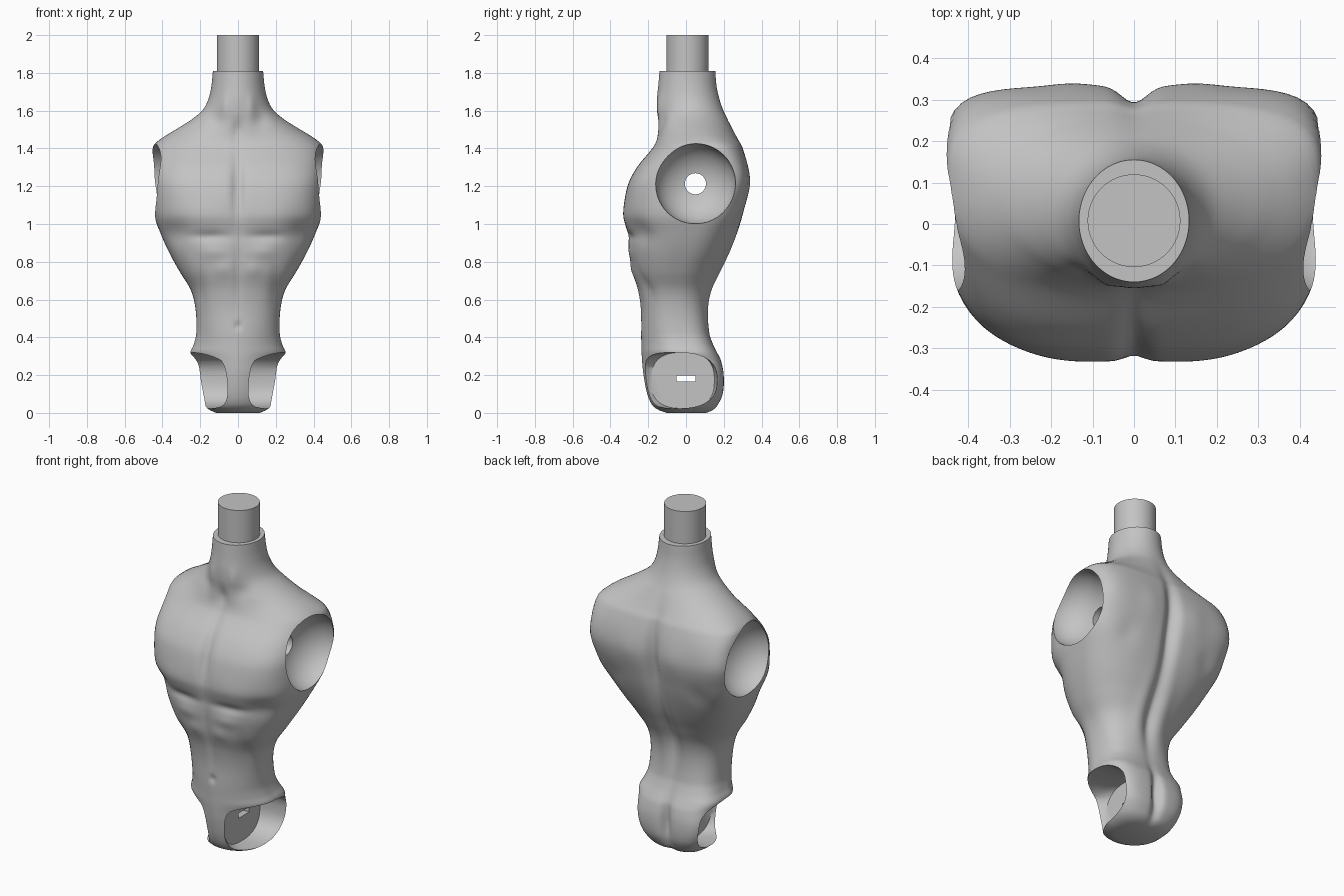
import bpy
import bmesh
import math
from mathutils import Matrix, Vector

default_cube = bpy.data.objects.get("Cube")
if default_cube:
    bpy.data.objects.remove(default_cube, do_unlink=True)

material = bpy.data.materials.new("plain grey")
material.use_nodes = True
grey = (.55, .55, .55, 1)
material.diffuse_color = grey
material.node_tree.nodes["Principled BSDF"].inputs["Base Color"].default_value = grey


# Helpers
def make_object(name, bm):
    bmesh.ops.recalc_face_normals(bm, faces=bm.faces)
    mesh = bpy.data.meshes.new(name)
    bm.to_mesh(mesh)
    bm.free()
    mesh.materials.append(material)
    obj = bpy.data.objects.new(name, mesh)
    bpy.context.collection.objects.link(obj)
    return obj


def loft(name, rings):
    bm = bmesh.new()
    loops = [[bm.verts.new(point) for point in ring] for ring in rings]
    for lower, upper in zip(loops, loops[1:]):
        count = len(lower)
        for i in range(count):
            j = (i + 1) % count
            bm.faces.new((lower[i], lower[j], upper[j], upper[i]))
    bm.faces.new(loops[0])
    bm.faces.new(loops[-1])
    return make_object(name, bm)


def cylinder(name, radius, length, matrix, sides):
    bm = bmesh.new()
    bmesh.ops.create_cone(bm, cap_ends=True, segments=sides, radius1=radius,
                          radius2=radius, depth=length, matrix=matrix)
    return make_object(name, bm)


def activate(obj):
    bpy.ops.object.select_all(action="DESELECT")
    obj.select_set(True)
    bpy.context.view_layer.objects.active = obj


def carve(target, cutter):
    cutter.hide_render = True
    activate(target)
    modifier = target.modifiers.new("cut", "BOOLEAN")
    modifier.operation = "DIFFERENCE"
    modifier.solver = "EXACT"
    modifier.object = cutter
    bpy.ops.object.modifier_apply(modifier=modifier.name)
    bpy.data.objects.remove(cutter, do_unlink=True)


def sample(table, z):
    """Smoothly interpolate every column of a table keyed by height."""
    last = len(table) - 1
    k = 0
    while k < last - 1 and z > table[k + 1][0]:
        k += 1
    a, b = table[k], table[k + 1]
    before, after = table[max(k - 1, 0)], table[min(k + 2, last)]
    span = b[0] - a[0]
    t = min(max((z - a[0]) / span, 0), 1)
    values = []
    for c in range(1, len(a)):
        slope_a = (b[c] - before[c]) / (b[0] - before[0]) * span
        slope_b = (after[c] - a[c]) / (after[0] - a[0]) * span
        rise = b[c] - a[c]
        curve = (slope_a + slope_b - 2 * rise) * t + 3 * rise - 2 * slope_a - slope_b
        values.append(a[c] + slope_a * t + curve * t * t)
    return values


# Torso outline: height, half width, front depth, back depth
outline = [
    (0, .115, -.1, .11), (.015, .15, -.145, .145), (.04, .177, -.178, .168),
    (.1, .205, -.205, .195),
    (.2, .23, -.225, .2), (.28, .24, -.233, .185), (.32, .252, -.235, .165),
    (.36, .235, -.236, .145), (.42, .221, -.238, .125), (.55, .225, -.24, .118),
    (.65, .25, -.255, .135), (.75, .31, -.285, .18), (.85, .365, -.3, .23),
    (.95, .41, -.31, .27), (1.05, .445, -.33, .3), (1.2, .455, -.31, .33),
    (1.3, .455, -.26, .325), (1.41, .45, -.172, .297), (1.45, .41, -.155, .275),
    (1.5, .33, -.15, .25), (1.55, .25, -.15, .225), (1.6, .19, -.154, .2),
    (1.66, .157, -.154, .178), (1.73, .141, -.147, .162), (1.81, .133, -.14, .155),
]

# Cross-section shape: height, front squareness, back squareness, widest point
section = [(0, 2, 2.8, .5), (.15, 1.8, 4.4, .5), (.3, 1.8, 3.6, .5),
           (.6, 2.4, 2.4, .5), (.9, 2.7, 2.7, .55), (1.1, 3.1, 4, .6),
           (1.25, 3.3, 5.5, .6), (1.41, 2.6, 3.2, .6), (1.5, 2, 2.2, .55),
           (1.81, 2, 2, .5)]

# Muscle relief: x, z, spread in x, spread in z, height
front_relief = [
    (0, 1.2, .03, .17, -.03),      # breastbone groove
    (.18, 1.05, .12, .07, .006),   # chest
    (.15, .935, .1, .025, -.014),  # crease under chest
    (.33, .95, .07, .07, -.02),    # side of chest
    (0, .75, .022, .16, -.01),     # midline
    (.13, .85, .07, .035, .008),   # ribs
    (.08, .76, .04, .04, .006),    # upper abdomen
    (.2, .66, .03, .1, -.01),      # flank groove
    (0, .46, .018, .02, -.01),     # navel
    (0, 1.5, .03, .05, -.014),     # throat hollow
    (.07, 1.62, .025, .06, .008),  # neck cord
    (.12, 1.55, .04, .05, -.01),   # hollow above collarbone
]
back_relief = [
    (0, 1.15, .04, .25, -.045),    # upper spine
    (0, .7, .035, .2, -.025),      # lower spine
    (.15, 1.22, .07, .11, .008),   # shoulder blade
    (.27, 1.03, .06, .07, -.01),   # hollow below blade
    (.08, .7, .035, .16, .006),    # back muscle
    (0, .17, .03, .13, -.04),      # cleft
]


def relief(bumps, x, z):
    return sum(height * math.exp(-((abs(x) - cx) / sx) ** 2 - ((z - cz) / sz) ** 2)
               for cx, cz, sx, sz, height in bumps)


def torso_ring(z, sides=128):
    width, front, back = sample(outline, z)
    power_front, power_back, widest = sample(section, z)
    middle = front + (back - front) * widest
    ring = []
    for i in range(sides):
        angle = math.tau * (i + .5) / sides
        c, s = math.cos(angle), math.sin(angle)
        if s > 0:
            power, depth, bumps, facing = power_back, back - middle, back_relief, 1
        else:
            power, depth, bumps, facing = power_front, middle - front, front_relief, -1
        radius = (abs(c / width) ** power + abs(s / depth) ** power) ** (-1 / power)
        x, y = radius * c, radius * s
        weight = min(1, abs(y) / depth * 1.4)
        y += facing * relief(bumps, x, z) * weight
        ring.append((x, middle + y, z))
    return ring


levels = 150
torso = loft("torso", [torso_ring(1.81 * i / levels) for i in range(levels + 1)])


# Hip pocket rings: x, front edge, back edge
def hip_ring(x, front, back, sides=64, power=2.6):
    ring = []
    for i in range(sides):
        angle = math.tau * i / sides
        c, s = math.cos(angle), math.sin(angle)
        radius = (abs(c) ** power + abs(s) ** power) ** (-1 / power)
        y = (front + back) / 2 + radius * c * (back - front) / 2
        ring.append((x, y, .172 + radius * s * .148))
    return ring


# Shoulder sockets and hip pockets on both sides
for side in (-1, 1):
    bm = bmesh.new()
    bmesh.ops.create_uvsphere(bm, u_segments=64, v_segments=32, radius=.213,
                              matrix=Matrix.LocRotScale(Vector((side * .45, .05, 1.213)),
                                                        None, Vector((.82, 1, 1))))
    carve(torso, make_object("socket_cutter", bm))
    pocket = [(.038, -.185, .15), (.09, -.25, .158), (.35, -.33, .175)]
    carve(torso, loft("hip_cutter", [hip_ring(side * x, f, b) for x, f, b in pocket]))

# Axle hole between the shoulders
axle = Matrix.Translation((0, .05, 1.213)) @ Matrix.Rotation(math.pi / 2, 4, "Y")
carve(torso, cylinder("axle_cutter", .056, 1, axle, 32))

# Slot through the wall between the hips
bm = bmesh.new()
bmesh.ops.create_cube(bm, size=1, matrix=Matrix.LocRotScale(
    Vector((0, 0, .182)), None, Vector((.2, .1, .03))))
carve(torso, make_object("slot_cutter", bm))

# Neck peg
neck_peg = cylinder("neck_peg", .112, .22, Matrix.Translation((0, .008, 1.89)), 64)

for part in (torso, neck_peg):
    activate(part)
    bpy.ops.object.shade_smooth_by_angle(angle=math.radians(40))
